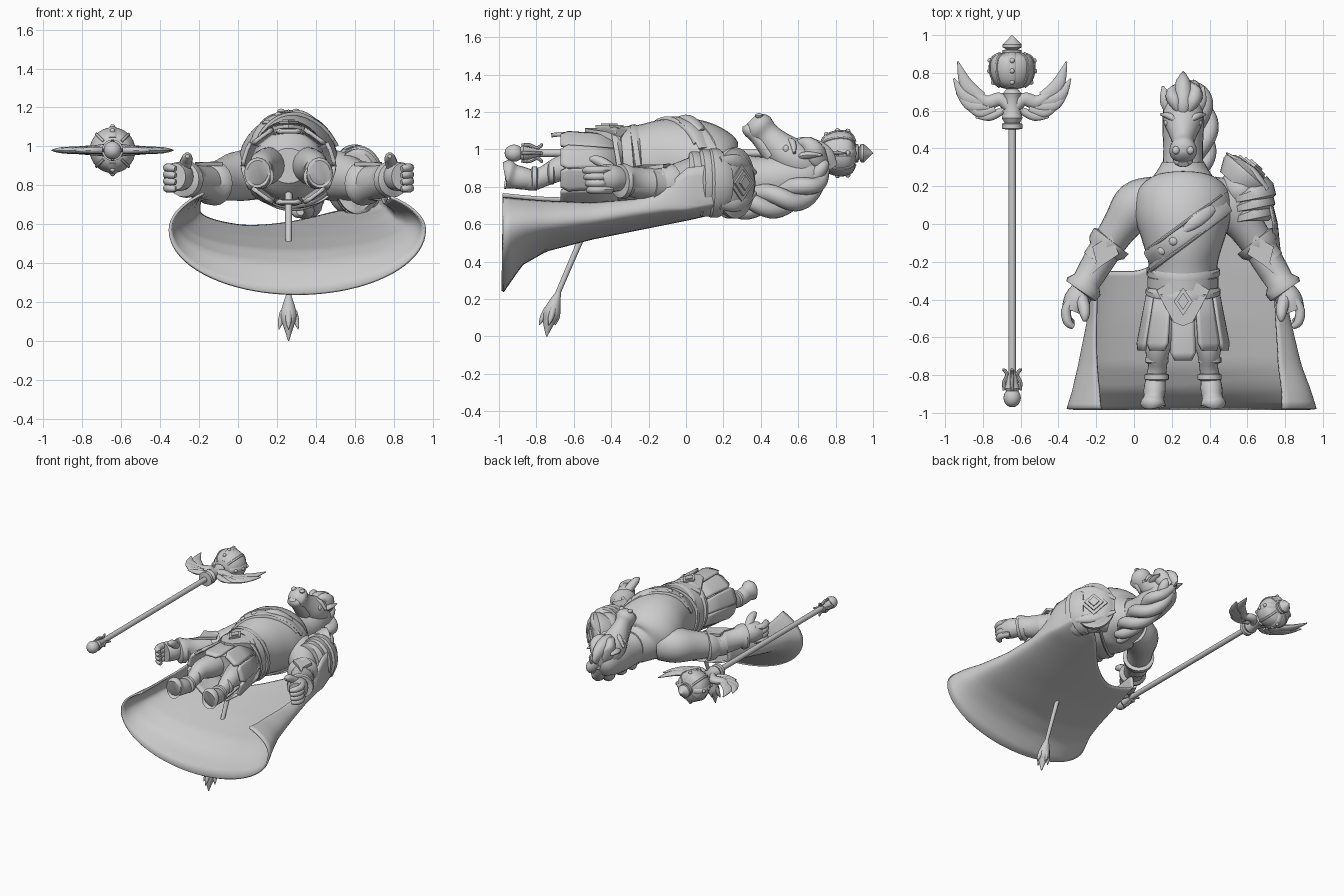
import bpy, bmesh, math
from mathutils import Vector as V

CX = 0.26   # centre line of the figure
SX, SZ = -0.645, 0.98   # staff axis
mat = bpy.data.materials.new("stone_grey")
mat.diffuse_color = (0.6, 0.6, 0.6, 1)


def finish(name, bm, angle=40):
    bmesh.ops.recalc_face_normals(bm, faces=bm.faces)
    me = bpy.data.meshes.new(name)
    bm.to_mesh(me)
    bm.free()
    ob = bpy.data.objects.new(name, me)
    bpy.context.collection.objects.link(ob)
    me.materials.append(mat)
    bpy.ops.object.select_all(action='DESELECT')
    ob.select_set(True)
    bpy.context.view_layer.objects.active = ob
    bpy.ops.object.shade_smooth_by_angle(angle=math.radians(angle))
    return ob


def spline(pts, n):
    """Catmull-Rom subdivision of rows of numbers"""
    out = []
    for i in range(len(pts) - 1):
        p = [pts[max(i - 1, 0)], pts[i], pts[i + 1], pts[min(i + 2, len(pts) - 1)]]
        for k in range(n):
            t = k / n
            out.append([0.5 * (2 * b + (c - a) * t + (2 * a - 5 * b + 4 * c - d) * t * t
                               + (3 * b - a - 3 * c + d) * t ** 3) for a, b, c, d in zip(*p)])
    return out + [list(pts[-1])]


def tube(name, pts, n=4, sides=20, ref=(0, 0, 1), angle=40):
    """Sweep an ellipse along rows of x, y, z, half-width, half-height"""
    rows = spline(pts, n) if n > 1 else [list(p) for p in pts]
    bm = bmesh.new()
    rings = []
    for i, r in enumerate(rows):
        t = V(rows[min(i + 1, len(rows) - 1)][:3]) - V(rows[max(i - 1, 0)][:3])
        t.normalize()
        s = t.cross(V(ref)).normalized()
        u = s.cross(t)
        rings.append([bm.verts.new(V(r[:3]) + s * r[3] * math.cos(a) + u * r[4] * math.sin(a))
                      for a in (2 * math.pi * k / sides for k in range(sides))])
    for a, b in zip(rings, rings[1:]):
        for k in range(sides):
            bm.faces.new((a[k], a[(k + 1) % sides], b[(k + 1) % sides], b[k]))
    bm.faces.new(rings[0])
    bm.faces.new(rings[-1])
    return finish(name, bm, angle)


def lathe(name, prof, x=SX, z=SZ, n=1, sides=24):
    """Turned part along y, rows of y, radius"""
    return tube(name, [(x, y, z, r, r) for y, r in prof], n, sides)


def ball(name, c, r, seg=20):
    bm = bmesh.new()
    bmesh.ops.create_uvsphere(bm, u_segments=seg, v_segments=seg // 2, radius=1)
    for v in bm.verts:
        v.co = V(c) + V((v.co.x * r[0], v.co.y * r[1], v.co.z * r[2]))
    return finish(name, bm)


def slab(name, pts, normal, th):
    """Flat polygon extruded along a direction"""
    bm = bmesh.new()
    f = bm.faces.new([bm.verts.new(p) for p in pts])
    g = bmesh.ops.extrude_face_region(bm, geom=[f])
    bmesh.ops.translate(bm, vec=V(normal) * th, verts=[v for v in g['geom'] if isinstance(v, bmesh.types.BMVert)])
    return finish(name, bm)


# Torso: rows of x, y, z, half-width, half-height
TORSO = [(CX, .33, .86, .11, .12), (CX, .25, .86, .16, .155), (CX, .16, .89, .25, .215), (CX, .04, .92, .255, .24),
         (CX, -.08, .93, .22, .235), (CX, -.2, .92, .185, .22), (CX, -.32, .91, .18, .2),
         (CX, -.43, .9, .17, .17), (CX, -.52, .9, .1, .09)]
tube("torso", TORSO, 5, 32)


def skin(x, y, sign=1):
    """Height of the torso surface at x, y"""
    for a, b in zip(TORSO, TORSO[1:]):
        if b[1] <= y <= a[1]:
            f = (a[1] - y) / (a[1] - b[1])
            z, rx, rz = (a[i] + (b[i] - a[i]) * f for i in (2, 3, 4))
            return z + sign * rz * math.sqrt(max(0, 1 - ((x - CX) / rx) ** 2))
    return .9


# Chest sash with raised edges and medallion
for sign, side in ((1, "front"), (-1, "back")):
    for off, w, h in ((0, .055, .012), (.06, .01, .018), (-.06, .01, .018)):
        pts = []
        for i in range(13):
            t = i / 12
            x, y = .485 - .4 * t, .11 - .3 * t
            pts.append((x, y + off, skin(x, y + off, sign), w, h))
        tube("sash_" + side, pts, 2, 10)
tube("sash_medallion", [(.42, .085, 1.1, .02, .01), (.38, .055, 1.13, .035, .02), (.32, .01, 1.165, .035, .02),
                        (.26, -.04, 1.165, .015, .01)])
for x, y in ((.21, -.09), (.15, -.14)):
    ball("sash_stud", (x, y, skin(x, y) + .005), (.025, .025, .015), 12)

# Belt bands and front guard
for y0, y1, rx, rz in ((-.235, -.275, .195, .222), (-.275, -.34, .188, .212), (-.34, -.375, .198, .212)):
    tube("belt_band", [(CX, y0, .915, rx - .02, rz - .02), (CX, y0 - .006, .915, rx, rz), (CX, y1 + .006, .91, rx, rz),
                       (CX, y1, .91, rx - .02, rz - .02)], 1, 32)
guard = slab("belt_guard", [(CX + x, y, 1.085) for x, y in ((-.14, -.35), (-.07, -.31), (0, -.28), (.07, -.31), (.14, -.35), (.1, -.43),
                                                           (.05, -.52), (0, -.54), (-.05, -.52), (-.1, -.43))], (0, 0, 1), .04)
for v in guard.data.vertices:   # bend round the belly
    v.co.z -= 3 * (v.co.x - CX) ** 2 + .1 * max(0, -.43 - v.co.y)
for s, z in ((.05, 1.118), (.03, 1.126)):
    slab("guard_diamond", [(CX, -.41 + 1.5 * s, z), (CX + s, -.41, z), (CX, -.41 - 1.5 * s, z), (CX - s, -.41, z)], (0, 0, 1), .012)

# Skirt strips hanging round the hips
for i in range(10):
    a = math.pi / 2 + i * math.pi / 5
    out, tan = V((math.cos(a), 0, math.sin(a))), V((-math.sin(a), 0, math.cos(a)))
    end = -.72 if i == 0 else -.67
    bm = bmesh.new()
    grid = []
    for y, r, w in ((-.36, .18, .05), (-.5, .205, .058), (end + .04, .228, .066), (end, .23, .045)):
        c = V((CX, y, .9)) + V((out.x * r * 1.05, 0, out.z * r * (.98 - .8 * (-.36 - y) ** 1.5)))
        grid.append([bm.verts.new(c + tan * w * k - out * abs(k) * .012) for k in (-1, -.7, .7, 1)])
    for p, q in zip(grid, grid[1:]):
        for k in range(3):
            bm.faces.new((p[k], p[k + 1], q[k + 1], q[k]))
    m = finish("skirt_strip", bm).modifiers.new("thick", 'SOLIDIFY')
    m.thickness, m.offset = .02, 0

# Limbs, built once per side
for s, side in ((-1, "right"), (1, "left")):
    def X(d):
        return CX + s * d
    tube(side + "_upper_arm", [(X(.13), .16, .85, .1, .12), (X(.24), .1, .85, .13, .13), (X(.33), -.01, .83, .1, .11),
                               (X(.41), -.13, .81, .085, .09), (X(.46), -.2, .81, .08, .09)])
    tube(side + "_bracer", [(X(.375), -.085, .81, .08, .08), (X(.38), -.09, .81, .115, .115), (X(.405), -.125, .81, .11, .11),
                            (X(.42), -.15, .81, .085, .09), (X(.48), -.25, .82, .08, .085), (X(.51), -.3, .83, .075, .08),
                            (X(.525), -.33, .83, .1, .095), (X(.54), -.355, .83, .095, .09), (X(.545), -.36, .83, .06, .06)], 1)
    slab(side + "_bracer_flap", [(X(.38), -.06, .9), (X(.48), -.12, .9), (X(.46), -.2, .89), (X(.5), -.28, .89), (X(.43), -.22, .9),
                                 (X(.34), -.16, .9)], (0, 0, 1), .02)
    tube(side + "_palm", [(X(.53), -.34, .84, .055, .06), (X(.56), -.4, .845, .07, .075), (X(.585), -.46, .845, .06, .07)])
    for k in range(4):
        z = .89 - k * .035
        tube(side + "_finger", [(X(.59), -.4, z, .025, .022), (X(.62), -.46, z, .026, .023), (X(.61), -.52 + .005 * k, z, .024, .022),
                                (X(.58), -.545 + .008 * k, z - .005, .014, .014)], 3, 10)
    tube(side + "_thumb", [(X(.54), -.39, .88, .035, .035), (X(.525), -.44, .925, .032, .03), (X(.52), -.485, .945, .025, .025),
                           (X(.52), -.515, .95, .01, .01)], 3, 10)
    tube(side + "_leg", [(X(.09), -.4, .9, .09, .1), (X(.115), -.55, .9, .085, .09), (X(.135), -.66, .9, .067, .07),
                         (X(.135), -.75, .86, .05, .055), (X(.145), -.82, .835, .053, .055), (X(.15), -.88, .84, .05, .05)])
    for y, z, r in ((-.72, .875, .062), (-.81, .845, .064)):
        lathe(side + "_leg_band", [(y + .02, r - .015), (y + .012, r), (y - .012, r), (y - .02, r - .015)], X(.14), z)
    tube(side + "_hoof", [(X(.145), -.81, .835, .05, .05), (X(.15), -.87, .845, .058, .06), (X(.155), -.92, .855, .055, .065),
                          (X(.16), -.955, .865, .068, .08), (X(.16), -.965, .865, .05, .06)])
    # Ears, eyes, brows, nostrils
    tube(side + "_ear", [(X(.07), .6, .96, .03, .02), (X(.09), .66, .97, .035, .02), (X(.108), .73, .97, .005, .004)], 4, 12)
    ball(side + "_eye", (X(.075), .535, 1.0), (.028, .022, .025), 12)
    tube(side + "_brow", [(X(.03), .54, 1.05, .012, .012), (X(.07), .57, 1.035, .018, .018), (X(.115), .58, .98, .008, .01)], 4, 10)
    ball(side + "_nostril", (X(.038), .39, 1.18), (.02, .022, .014), 12)

# Neck, head and muzzle
tube("neck", [(CX, .16, .85, .17, .14), (CX, .28, .85, .115, .125), (CX, .4, .84, .105, .12), (CX, .54, .85, .11, .12),
              (CX, .68, .87, .09, .1), (CX, .75, .88, .03, .04)], 4, 24)
tube("head", [(CX, .7, .88, .06, .06), (CX, .63, .92, .1, .1), (CX, .55, .97, .105, .1), (CX, .48, 1.03, .075, .08),
              (CX, .43, 1.08, .058, .07), (CX, .395, 1.115, .072, .08), (CX, .37, 1.14, .066, .068), (CX, .35, 1.16, .03, .035)], 4, 24)
tube("lower_jaw", [(CX, .46, .97, .06, .05), (CX, .38, 1.06, .048, .035), (CX, .335, 1.105, .053, .035), (CX, .318, 1.13, .028, .018)])

# Mane crest and twisted braid
for dx, y0, y1, r in ((0, .58, .8, .045), (-.045, .6, .755, .035), (.05, .6, .765, .04)):
    tube("mane_lock", [(CX + dx * .4, y0 - .02, 1.03, .008, .01), (CX + dx, y0 + .05, 1.03, r, .04), (CX + dx * 1.2, y1 - .07, .97, r, .06),
                       (CX + dx * .5, y1 - .015, .9, .008, .03)], 4, 14)
core = spline([(.27, .74, .92), (.31, .7, .83), (.34, .6, .76), (.35, .48, .73), (.345, .36, .715), (.33, .26, .69), (.31, .2, .68)], 8)
for k in range(3):
    pts = []
    for i, (x, y, z) in enumerate(core):
        t = i / (len(core) - 1)
        a = 2 * math.pi * (k / 3 + 1.5 * t)
        w = .02 + .03 * math.sin(math.pi * min(1, t * .9 + .1))
        pts.append((x + w * math.cos(a), y, z + w * math.sin(a), w, w))
    tube("braid_strand", pts, 1, 12)

# Shoulder armour: arm bands, dome, layered disc and diamond
for y, r in ((.045, .15), (.1, .16), (.15, .165)):
    tube("shoulder_band", [(.6, y + .035, .82, r * .75, r), (.61, y + .02, .82, r * .82, r * 1.12), (.62, y - .02, .82, r * .82, r * 1.12),
                           (.62, y - .03, .82, r * .6, r)], 1, 28)
ball("shoulder_dome", (.57, .18, .82), (.12, .12, .17), 28)
n, t = V((.66, .75, 0)), V((-.75, .66, 0))
C = V((.605, .265, .82))
tube("shoulder_disc", [(*(C + n * o), a, b) for o, a, b in ((-.09, .12, .15), (-.02, .155, .19), (.005, .155, .19), (.012, .135, .165),
                                                            (.03, .12, .145), (.04, .07, .09), (.042, .02, .02))], 1, 28)
for z in (.93, .71):
    tube("shoulder_point", [(.7, .18, z, .02, .03), (.62, .28, z, .025, .04), (.49, .375, (z + .82) / 2, .005, .01)], 5, 14)
for r, off in ((.1, .03), (.07, .042), (.04, .053)):
    c = C + n * off
    slab("shoulder_diamond", [c + t * r, c + V((0, 0, r)), c - t * r, c - V((0, 0, r))], n, .018)

# Cape: rows of y, left x, right x, bottom z, side z, left edge z, right edge z
CAPE = [(-.98, -.35, .96, .24, .57, .76, .74), (-.88, -.32, .93, .385, .6, .75, .73), (-.75, -.29, .88, .46, .61, .74, .72),
        (-.5, -.24, .82, .525, .63, .735, .71), (-.25, -.2, .78, .575, .67, .75, .73), (-.1, -.1, .765, .605, .69, .75, .8),
        (0, -.06, .755, .625, .69, .75, .9), (.22, .06, .7, .67, .73, .77, .93)]


def cape_point(u, v):
    ext = .2 + .55 * v
    th = -ext + u * (math.pi + 2 * ext)
    g = min(1, max(0, (u - .32) / .33))
    y = (-.25 + .42 * g * g * (3 - 2 * g)) * (1 - v) - .98 * v
    for a, b in zip(CAPE, CAPE[1:]):
        if a[0] <= y <= b[0]:
            f = (y - a[0]) / (b[0] - a[0])
            _, xl, xr, zb, zs, zl, zr = (p + (q - p) * f for p, q in zip(a, b))
            break
    s = math.sin(th)
    z = zs - (zs - zb) * s if s > 0 else zs - ((zl if u < .5 else zr) - zs) * s / math.sin(ext)
    return V(((xl + xr) / 2 - (xr - xl) / 2 * math.cos(th), y, z))


bm = bmesh.new()
g = [[bm.verts.new(cape_point(i / 56, j / 28)) for i in range(57)] for j in range(29)]
for p, q in zip(g, g[1:]):
    for i in range(56):
        bm.faces.new((p[i], p[i + 1], q[i + 1], q[i]))
m = finish("cape", bm).modifiers.new("thick", 'SOLIDIFY')
m.thickness, m.offset = .014, 0

# Tail with pointed tuft
tube("tail", [(CX, -.44, .8, .02, .02), (CX, -.57, .5, .016, .016), (CX, -.69, .22, .014, .014)], 3, 12, (1, 0, 0))
tube("tail_tuft", [(CX, -.68, .24, .012, .012), (CX, -.705, .17, .035, .035), (CX, -.72, .12, .045, .042), (CX, -.735, .07, .03, .025),
                   (CX, -.745, 0, .003, .003)], 4, 14, (1, 0, 0))
for dx, dy in ((.045, 0), (-.045, 0), (0, -.05), (0, .035)):
    tube("tuft_point", [(CX + dx * .6, -.71 + dy * .6, .15, .018, .018), (CX + dx * .9, -.722 + dy * .9, .1, .015, .015),
                        (CX + dx * 1.1, -.735 + dy, .06, .002, .002)], 3, 10, (1, 0, 0))

# Staff: shaft, foot, head, crown
lathe("staff_shaft", [(-.87, .02), (.54, .02)])
ball("staff_foot", (SX, -.92, SZ), (.046, .05, .046))
lathe("staff_foot_collar", [(-.89, .03), (-.87, .04), (-.84, .03), (-.8, .026)])
lathe("staff_neck", [(.5, .03), (.505, .055), (.53, .055), (.535, .04), (.56, .055), (.6, .045), (.66, .04), (.69, .05), (.715, .03)])
BOWL = [(.725, .065), (.75, .095), (.8, .115), (.85, .116), (.885, .1), (.905, .06)]
lathe("staff_crown", [(.715, .03)] + BOWL + [(.91, .03)], n=3, sides=32)
lathe("staff_finial", [(.9, .05), (.92, .05), (.925, .03), (.935, .05), (.95, .05), (1.0, .002)], sides=12)
for k in range(8):
    a = math.pi * k / 4
    c, d = math.cos(a), math.sin(a)
    w = .02 if k % 2 == 0 else .008
    tube("crown_rib", [(SX + c * r, y, SZ + d * r, w, .007) for y, r in BOWL], 3, 8, (c, 0.01, d))
    for y, r in ((.75, .1), (.81, .12), (.865, .117)) if k % 2 == 0 else ():
        ball("crown_stud", (SX + c * r, y, SZ + d * r), (.014, .014, .014), 10)
for k in range(4):
    c, d = ((1, 0), (0, 1), (-1, 0), (0, -1))[k]
    tube("foot_hook", [(SX + c * r, y, SZ + d * r, w, w) for y, r, w in ((-.88, .04, .01), (-.84, .043, .011), (-.8, .027, .01),
                                                                      (-.775, .04, .009), (-.77, .052, .006))], 4, 8, (-d, 0.01, c))
# Wings: rows of feather start, middle, tip and width
for s in (-1, 1):
    for x0, y0, xm, ym, x1, y1, w in ((.16, .67, .24, .735, .288, .86, .036), (.15, .64, .25, .68, .31, .77, .034),
                                      (.12, .62, .22, .63, .295, .695, .032), (.09, .61, .17, .59, .255, .63, .028),
                                      (.05, .6, .12, .57, .195, .565, .024)):
        tube("wing_feather", [(SX + s * x0, y0, SZ, w * .8, .018), (SX + s * xm, ym, SZ, w, .017), (SX + s * x1, y1, SZ, .004, .004)], 6, 12)
    tube("wing_arm", [(SX, .6, SZ, .03, .04), (SX + s * .06, .66, SZ, .035, .03), (SX + s * .13, .645, SZ, .035, .024),
                      (SX + s * .2, .69, SZ, .02, .018)], 5, 12)
